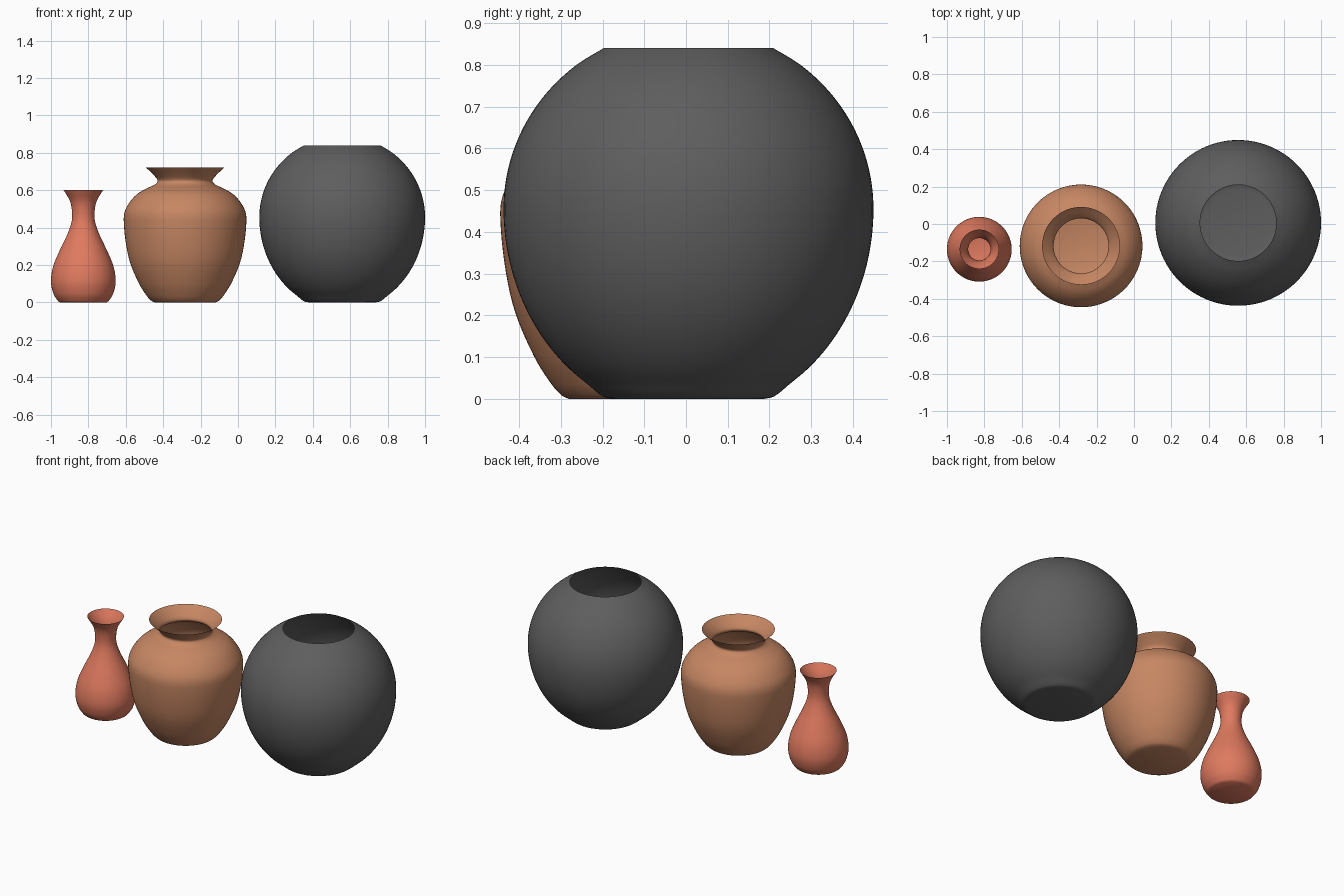
import bpy, bmesh, math

if "Cube" in bpy.data.objects:
    bpy.data.objects.remove(bpy.data.objects["Cube"])

SEGMENTS = 96


def material(name, rgb):
    m = bpy.data.materials.new(name)
    m.diffuse_color = (*rgb, 1)
    m.use_nodes = True
    m.node_tree.nodes["Principled BSDF"].inputs["Base Color"].default_value = m.diffuse_color
    return m


def smooth_profile(pts, steps=6):
    """Centripetal-style spline through (radius, z) points."""
    out = []
    p = [pts[0]] + pts + [pts[-1]]
    for a, b, c, d in zip(p, p[1:], p[2:], p[3:]):
        h = math.dist(b, c)
        ha, hd = math.dist(a, b), math.dist(c, d)
        for i in range(steps):
            t = i / steps
            q = []
            for k in range(2):
                # tangents scaled for uneven spacing
                m0 = (c[k] - a[k]) / (h + ha) * h
                m1 = (d[k] - b[k]) / (h + hd) * h
                q.append((2*t**3 - 3*t**2 + 1) * b[k] + (t**3 - 2*t**2 + t) * m0
                         + (3*t**2 - 2*t**3) * c[k] + (t**3 - t**2) * m1)
            out.append((q[0], max(q[1], 0)))
    return out + [pts[-1]]


def lathe(name, pts, x, y, mat):
    """Open-topped thin shell with a flat closed base."""
    bm = bmesh.new()
    rings = []
    for r, z in smooth_profile(pts):
        rings.append([bm.verts.new((r * math.cos(2 * math.pi * i / SEGMENTS),
                                    r * math.sin(2 * math.pi * i / SEGMENTS), z))
                      for i in range(SEGMENTS)])
    bm.faces.new(rings[0][::-1])
    for lo, hi in zip(rings, rings[1:]):
        for i in range(SEGMENTS):
            j = (i + 1) % SEGMENTS
            bm.faces.new((lo[i], lo[j], hi[j], hi[i]))
    me = bpy.data.meshes.new(name)
    bm.to_mesh(me)
    bm.free()
    me.materials.append(mat)
    ob = bpy.data.objects.new(name, me)
    ob.location = (x, y, 0)
    bpy.context.collection.objects.link(ob)
    bpy.ops.object.select_all(action='DESELECT')
    ob.select_set(True)
    bpy.context.view_layer.objects.active = ob
    bpy.ops.object.shade_smooth_by_angle(angle=math.radians(35))


terracotta = material("terracotta", (0.745, 0.195, 0.115))
tan_clay = material("tan clay", (0.57, 0.242, 0.125))
charcoal = material("charcoal", (0.112, 0.112, 0.112))

# Small bottle vase with narrow neck
lathe("bottle_vase", [(0.125, 0), (0.136, 0.008), (0.159, 0.045), (0.173, 0.11),
                      (0.162, 0.19), (0.13, 0.27), (0.085, 0.365), (0.063, 0.43),
                      (0.06, 0.48), (0.071, 0.54), (0.105, 0.60)],
      -0.827, -0.135, terracotta)

# Shouldered urn with flared rim
lathe("shouldered_urn", [(0.163, 0), (0.18, 0.008), (0.205, 0.035), (0.246, 0.1),
                         (0.293, 0.21), (0.317, 0.32), (0.328, 0.44), (0.321, 0.49),
                         (0.293, 0.54), (0.255, 0.58), (0.21, 0.607), (0.162, 0.63),
                         (0.147, 0.648), (0.158, 0.67), (0.208, 0.72)],
      -0.283, -0.117, tan_clay)

# Large round jar: two half-ellipse arcs meeting at the widest height
R, MID = 0.443, 0.455
jar = [(0.18, 0), (0.205, 0.006)]
for i in range(1, 25):
    z = 0.84 * i / 24
    b = 0.501 if z < MID else 0.4335
    r = R * math.sqrt(1 - ((z - MID) / b) ** 2)
    jar.append((r, z))
lathe("round_jar", jar, 0.557, 0.006, charcoal)
